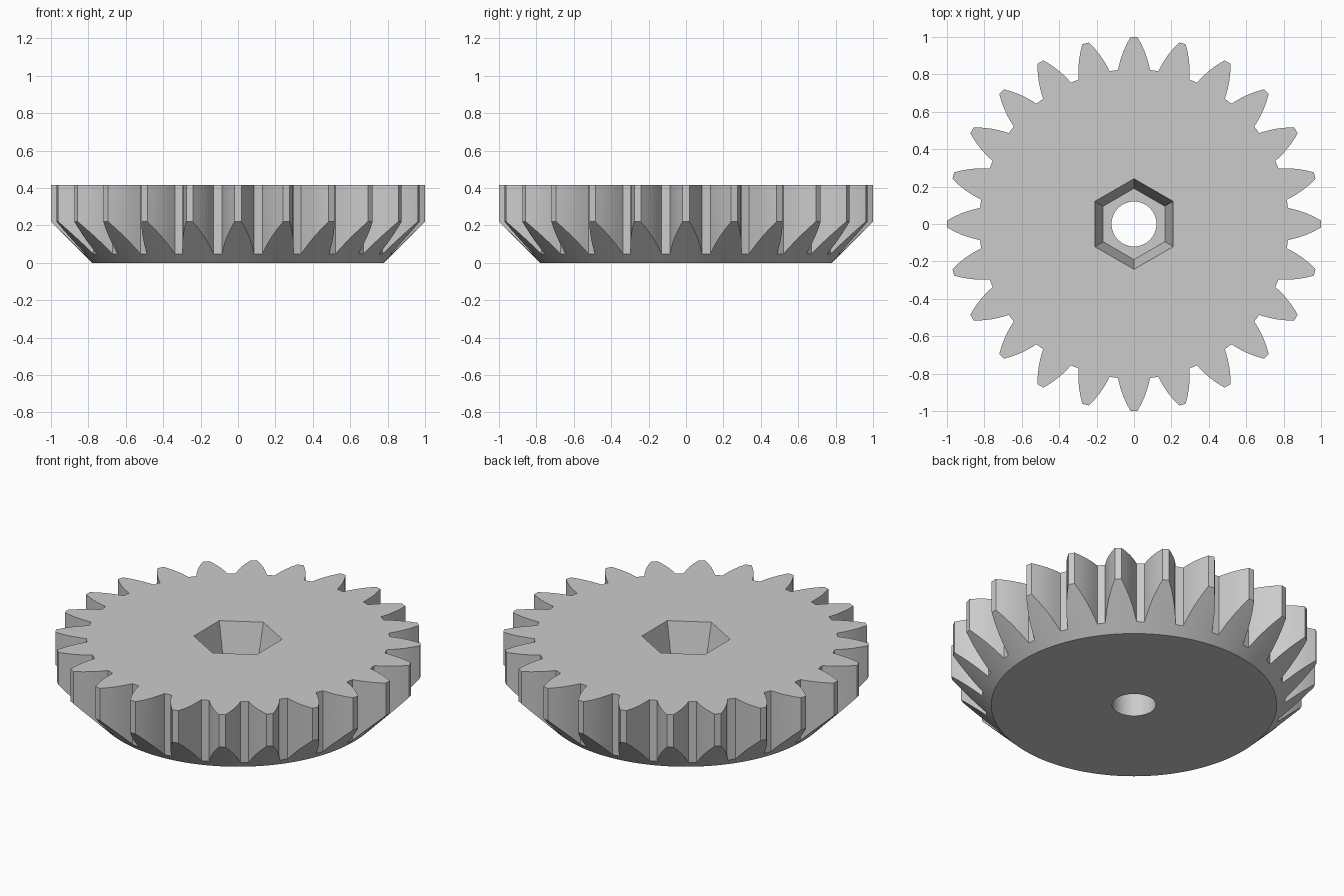
import bpy, bmesh
from math import sin, cos, pi, radians
from mathutils import Matrix, Vector

TEETH = 24
HEIGHT = 0.415
POCKET_FLOOR = 0.2

if "Cube" in bpy.data.objects:
    bpy.data.objects.remove(bpy.data.objects["Cube"], do_unlink=True)

grey = bpy.data.materials.new("light grey")
grey.use_nodes = True
colour = (0.6, 0.6, 0.6, 1)
grey.diffuse_color = colour
grey.node_tree.nodes["Principled BSDF"].inputs["Base Color"].default_value = colour


def ring(sides, radius):
    """Regular polygon with a corner on the y axis, counter-clockwise."""
    return [(-radius * sin(2 * pi * i / sides), radius * cos(2 * pi * i / sides))
            for i in range(sides)]


def loft(name, low, z_low, high, z_high):
    """Closed solid between two matching outlines."""
    bm = bmesh.new()
    a = [bm.verts.new((x, y, z_low)) for x, y in low]
    b = [bm.verts.new((x, y, z_high)) for x, y in high]
    n = len(a)
    bm.faces.new(a[::-1])
    bm.faces.new(b)
    for i in range(n):
        j = (i + 1) % n
        bm.faces.new((a[i], a[j], b[j], b[i]))
    bmesh.ops.recalc_face_normals(bm, faces=bm.faces)
    mesh = bpy.data.meshes.new(name)
    bm.to_mesh(mesh)
    bm.free()
    mesh.materials.append(grey)
    obj = bpy.data.objects.new(name, mesh)
    bpy.context.collection.objects.link(obj)
    return obj


# Tooth outline: right flank from root to tip, mirrored, then repeated round
flank = [(0.086, 0.823), (0.081, 0.845), (0.072, 0.88), (0.058, 0.92),
         (0.04, 0.96), (0.018, 1.0)]
tooth = flank + [(-x, y) for x, y in reversed(flank)]
outline = []
for i in range(TEETH):
    turn = Matrix.Rotation(2 * pi * i / TEETH, 2)
    outline += [tuple(turn @ Vector(p)) for p in tooth]
gear = loft("gear", outline, -0.1, outline, HEIGHT)

# Conical underside, hexagonal tapered pocket and round bore
cone = loft("underside_cone", ring(144, 0.78), 0, ring(144, 1.38), 0.6)
taper = 0.052 / (HEIGHT - POCKET_FLOOR)
pocket = loft("hex_pocket_cutter", ring(6, 0.19), POCKET_FLOOR,
              ring(6, 0.242 + taper * 0.1), HEIGHT + 0.1)
bore = loft("bore_cutter", ring(64, 0.12), -0.1, ring(64, 0.12), 0.3)

bpy.ops.object.select_all(action='DESELECT')
bpy.context.view_layer.objects.active = gear
gear.select_set(True)
for tool, operation in ((cone, 'INTERSECT'), (pocket, 'DIFFERENCE'), (bore, 'DIFFERENCE')):
    mod = gear.modifiers.new(tool.name, 'BOOLEAN')
    mod.operation = operation
    mod.solver = 'EXACT'
    mod.object = tool
    bpy.ops.object.modifier_apply(modifier=mod.name)
    bpy.data.objects.remove(tool, do_unlink=True)

bpy.ops.object.shade_smooth_by_angle(angle=radians(25))
